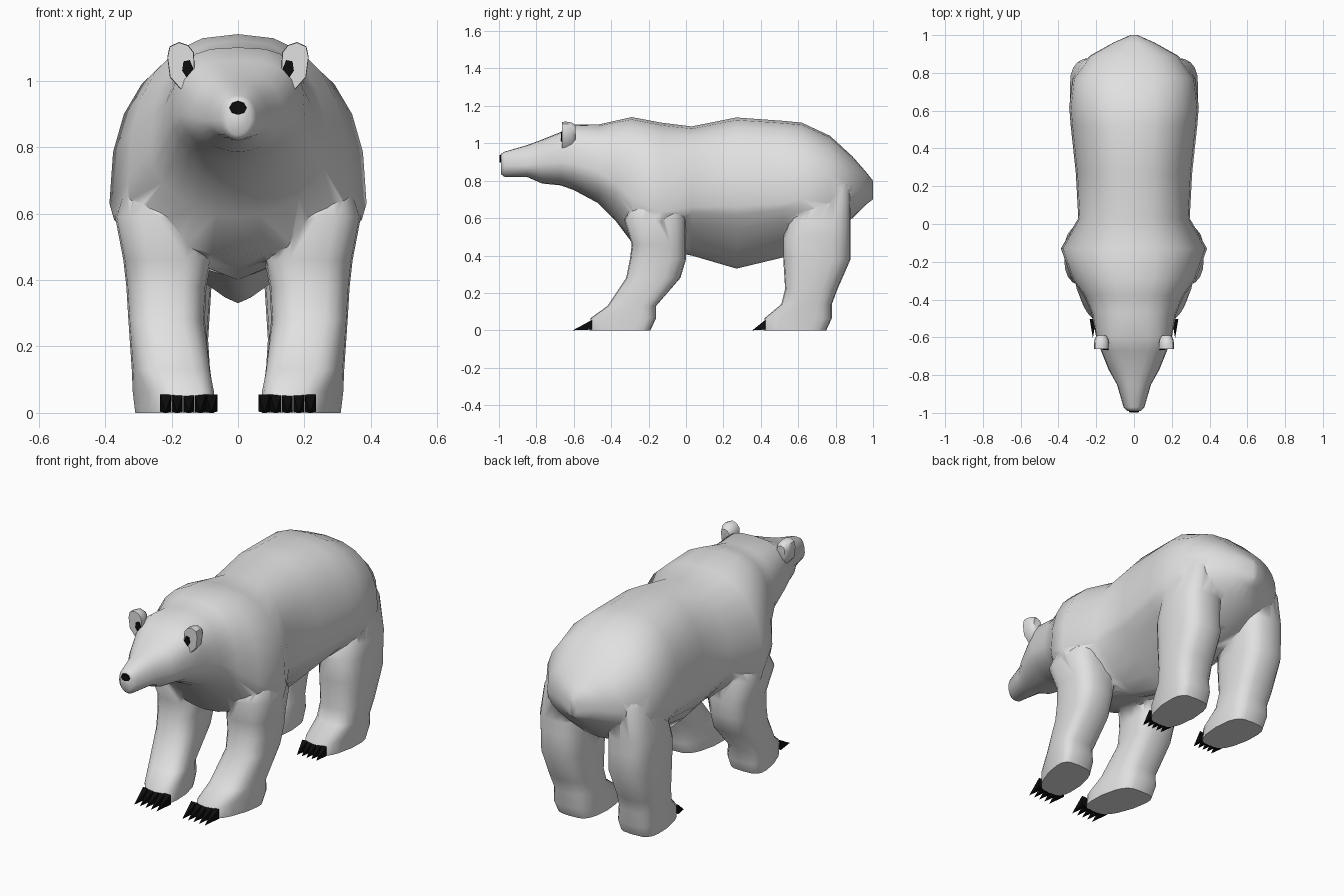
import bpy, bmesh, math

if "Cube" in bpy.data.objects:
    bpy.data.objects.remove(bpy.data.objects["Cube"])


def material(name, c):
    m = bpy.data.materials.new(name)
    m.diffuse_color = (c, c, c, 1)
    m.use_nodes = True
    m.node_tree.nodes["Principled BSDF"].inputs["Base Color"].default_value = m.diffuse_color
    return m


FUR = material("pale fur", 0.75)
BLACK = material("black", 0.004)


def finish(name, bm, mat, angle=None):
    bmesh.ops.recalc_face_normals(bm, faces=bm.faces)
    me = bpy.data.meshes.new(name)
    bm.to_mesh(me)
    bm.free()
    me.materials.append(mat)
    if angle:
        for p in me.polygons:
            p.use_smooth = True
        me.set_sharp_from_angle(angle=math.radians(angle))
    ob = bpy.data.objects.new(name, me)
    bpy.context.collection.objects.link(ob)
    return ob


def loft(name, rings, mat, angle=None):
    bm = bmesh.new()
    vr = [[bm.verts.new(p) for p in r] for r in rings]
    n = len(vr[0])
    for a, b in zip(vr, vr[1:]):
        for i in range(n):
            j = (i + 1) % n
            bm.faces.new((a[i], a[j], b[j], b[i]))
    bm.faces.new(vr[0])
    bm.faces.new(vr[-1])
    return finish(name, bm, mat, angle)


def power(c, n):
    return math.copysign(abs(c) ** (2 / n), c)


def body_ring(y, zb, zc, zt, w, count=24):
    # broad back, flat crown, belly tapering to a keel behind the chest
    low = 1.3 if 0 < y < .6 else 1.9
    top = 3.0 if -.7 < y < -.5 else 2.4
    pts = []
    for i in range(count):
        a = 2 * math.pi * i / count
        c, s = math.cos(a), math.sin(a)
        n = top if s >= 0 else low
        pts.append((w * power(c, n), y, zc + (zt - zc if s >= 0 else zc - zb) * power(s, n)))
    return pts


def leg_ring(side, z, yf, yb, xi, xo, turn, count=20):
    cx, cy, rx, ry = (xi + xo) / 2, (yf + yb) / 2, (xo - xi) / 2, (yb - yf) / 2
    n = 3.6 if z < .1 else 2.8
    pts = []
    for i in range(count):
        a = 2 * math.pi * i / count
        u, v = power(math.cos(a), n), power(math.sin(a), n)
        k = 1 - .2 * max(0, -v) * (z < .1)          # toes narrower than heel
        pts.append((side * (cx + rx * u * k + turn * v), cy + ry * v, z))
    return pts


# Head, trunk and tail: y, bottom, widest height, top, half width
body = [
    (-0.99, .835, .89, .943, .036), (-0.97, .82, .88, .955, .055),
    (-0.85, .82, .88, .99, .09), (-0.77, .785, .89, 1.02, .135),
    (-0.67, .775, .90, 1.06, .175), (-0.60, .75, .89, 1.10, .20),
    (-0.47, .68, .85, 1.10, .225), (-0.38, .59, .79, 1.12, .265),
    (-0.29, .47, .70, 1.14, .33), (-0.13, .43, .63, 1.11, .387),
    (0.03, .40, .66, 1.09, .295), (0.27, .33, .66, 1.138, .308),
    (0.52, .39, .68, 1.12, .335), (0.62, .44, .70, 1.11, .343),
    (0.77, .50, .72, 1.04, .325), (0.89, .60, .74, .93, .235),
    (0.96, .67, .75, .85, .11), (1.0, .70, .74, .80, .02),
]
# Legs: height, front y, back y, inner x, outer x, inward turn of the toes
front_leg = [
    (.82, -.20, -.06, .14, .27, 0), (.70, -.28, -.03, .12, .335, 0),
    (.59, -.33, .00, .10, .37, 0), (.46, -.29, .00, .08, .345, 0),
    (.38, -.30, .00, .095, .336, 0), (.28, -.32, -.03, .10, .33, 0),
    (.13, -.42, -.16, .09, .315, .02), (.065, -.51, -.16, .075, .303, .033),
    (.0, -.515, -.19, .075, .295, .033),
]
hind_leg = [
    (.86, .62, .85, .12, .25, 0), (.75, .58, .88, .10, .305, 0),
    (.58, .55, .88, .08, .34, 0), (.50, .52, .88, .08, .34, 0),
    (.38, .52, .88, .08, .336, 0), (.22, .53, .81, .09, .326, 0),
    (.14, .51, .78, .085, .315, .0), (.065, .42, .78, .075, .303, .01),
    (.0, .415, .75, .075, .295, .01),
]

# Body with the legs joined into one skin
bear = loft("body", [body_ring(*r) for r in body], FUR, 60)
for s, label in ((1, "left"), (-1, "right")):
    for part, rows in (("front_leg", front_leg), ("hind_leg", hind_leg)):
        leg = loft(label + "_" + part, [leg_ring(s, *r) for r in rows], FUR, 60)
        leg.hide_render = True
        leg.hide_set(True)
        mod = bear.modifiers.new(leg.name, 'BOOLEAN')
        mod.operation, mod.solver, mod.object = 'UNION', 'EXACT', leg


def claws(name, side, base, tip, x0, x1, n=5):
    bm = bmesh.new()
    w = (x1 - x0) / n
    for i in range(n):
        a, b = x0 + i * w, x0 + (i + 1) * w
        root = [bm.verts.new((side * x, base, z)) for x, z in ((a, .004), (b, .004), (b, .056), (a, .056))]
        point = bm.verts.new((side * (a + b) / 2, tip, 0))
        bm.faces.new(root)
        for k in range(4):
            bm.faces.new((root[k], root[(k + 1) % 4], point))
    finish(name, bm, BLACK)


def plate(name, outline, steps, mat, angle=None):
    # outline in x,z swept along y with a scale at each step
    n = len(outline)
    cx, cz = sum(p[0] for p in outline) / n, sum(p[1] for p in outline) / n
    loft(name, [[(cx + (x - cx) * k, y, cz + (z - cz) * k) for x, z in outline]
                for y, k in steps], mat, angle)


for s, label in ((1, "left"), (-1, "right")):
    claws(label + "_front_claws", s, -.502, -.605, .062, .235)
    claws(label + "_hind_claws", s, .425, .355, .10, .25)
    # Ears with a dark patch on the front
    ear = [(.130, 1.03), (.133, 1.085), (.150, 1.107), (.178, 1.116), (.206, 1.103),
           (.213, 1.07), (.205, 1.01), (.165, .965)]
    plate(label + "_ear", [(s * x, z) for x, z in ear],
          ((-.663, .97), (-.64, 1), (-.61, .9), (-.59, .6)), FUR, 50)
    dark = [(.134, 1.035), (.145, 1.062), (.164, 1.058), (.168, 1.03), (.155, 1.01)]
    plate(label + "_ear_patch", [(s * x, z) for x, z in dark],
          ((-.668, 1), (-.660, 1)), BLACK)

# Nose
nose = [(.026 * math.cos(i * math.pi / 4), .918 + .021 * math.sin(i * math.pi / 4)) for i in range(8)]
plate("nose", nose, ((-.998, .95), (-.989, 1)), BLACK)
